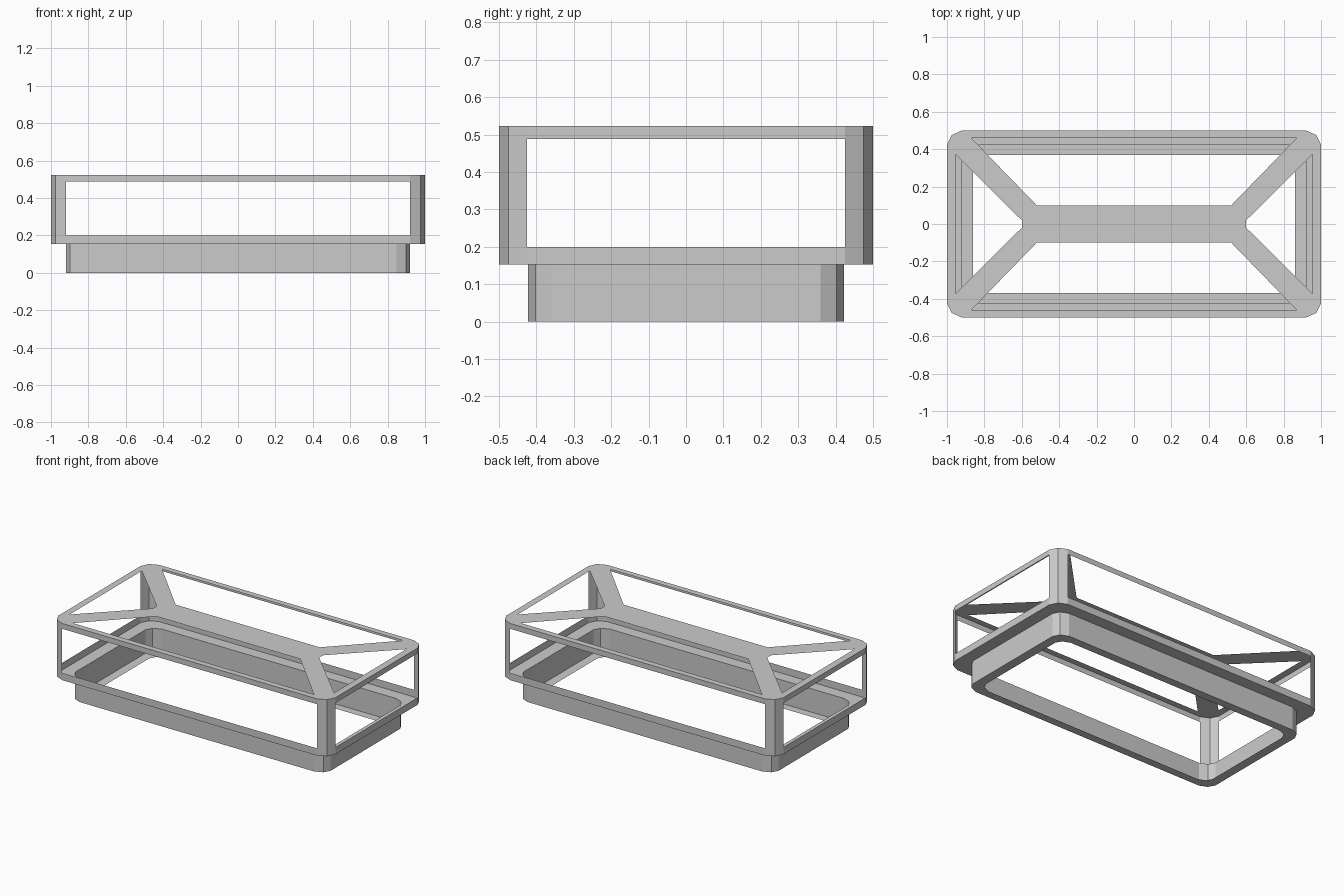
import bpy

if "Cube" in bpy.data.objects:
    bpy.data.objects.remove(bpy.data.objects["Cube"])

# One quarter of the chamfered outline; mirrored in x and y
OUTLINE = [(0, 0.5), (0.92, 0.5), (0.975, 0.475), (1, 0.425), (1, 0)]


def make(name, verts, faces):
    mesh = bpy.data.meshes.new(name)
    mesh.from_pydata(verts, [], faces)
    ob = bpy.data.objects.new(name, mesh)
    bpy.context.collection.objects.link(ob)
    mod = ob.modifiers.new("Mirror", 'MIRROR')
    mod.use_axis = (True, True, False)
    mod.merge_threshold = 0.0005
    return ob


def shell(name, rings, points=OUTLINE):
    """Thin shell through rings given as (half length, half depth, z)."""
    n = len(points)
    verts = [(x * hx, y * hy / 0.5, z) for hx, hy, z in rings for x, y in points]
    faces = [(k * n + i, k * n + i + 1, (k + 1) * n + i + 1, (k + 1) * n + i)
             for k in range(len(rings) - 1) for i in range(n - 1)]
    return make(name, verts, faces)


# Lower tray: upright rim, ledge, plinth wall, and inward foot flange
shell("lower_rim", [(1, 0.5, 0.2), (1, 0.5, 0.153), (0.92, 0.423, 0.153)])
shell("plinth", [(0.92, 0.423, 0.153), (0.92, 0.423, 0), (0.86, 0.37, 0)])

# Corner posts: the chamfer faces, facing inward
shell("corner_posts", [(1, 0.5, 0.2), (1, 0.5, 0.488)], OUTLINE[1:4])

# Top frame edge
shell("top_rim", [(1, 0.5, 0.523), (1, 0.5, 0.488)])

# Top frame: rails, corners, diagonal braces and centre bar
panels = [
    [(0, 0.5), (0, 0.46), (0.87, 0.46), (0.92, 0.5)],
    [(0.87, 0.46), (0.955, 0.373), (1, 0.425), (0.975, 0.475), (0.92, 0.5)],
    [(0.955, 0.373), (0.955, 0), (1, 0), (1, 0.425)],
    [(0.87, 0.46), (0.52, 0.1), (0.6, 0.02), (0.955, 0.373)],
    [(0, 0), (0.6, 0), (0.6, 0.02), (0.52, 0.1), (0, 0.1)],
]
verts, faces = [], []
for p in panels:
    faces.append(tuple(range(len(verts), len(verts) + len(p))))
    verts += [(x, y, 0.523) for x, y in p]
make("top_frame", verts, faces)
